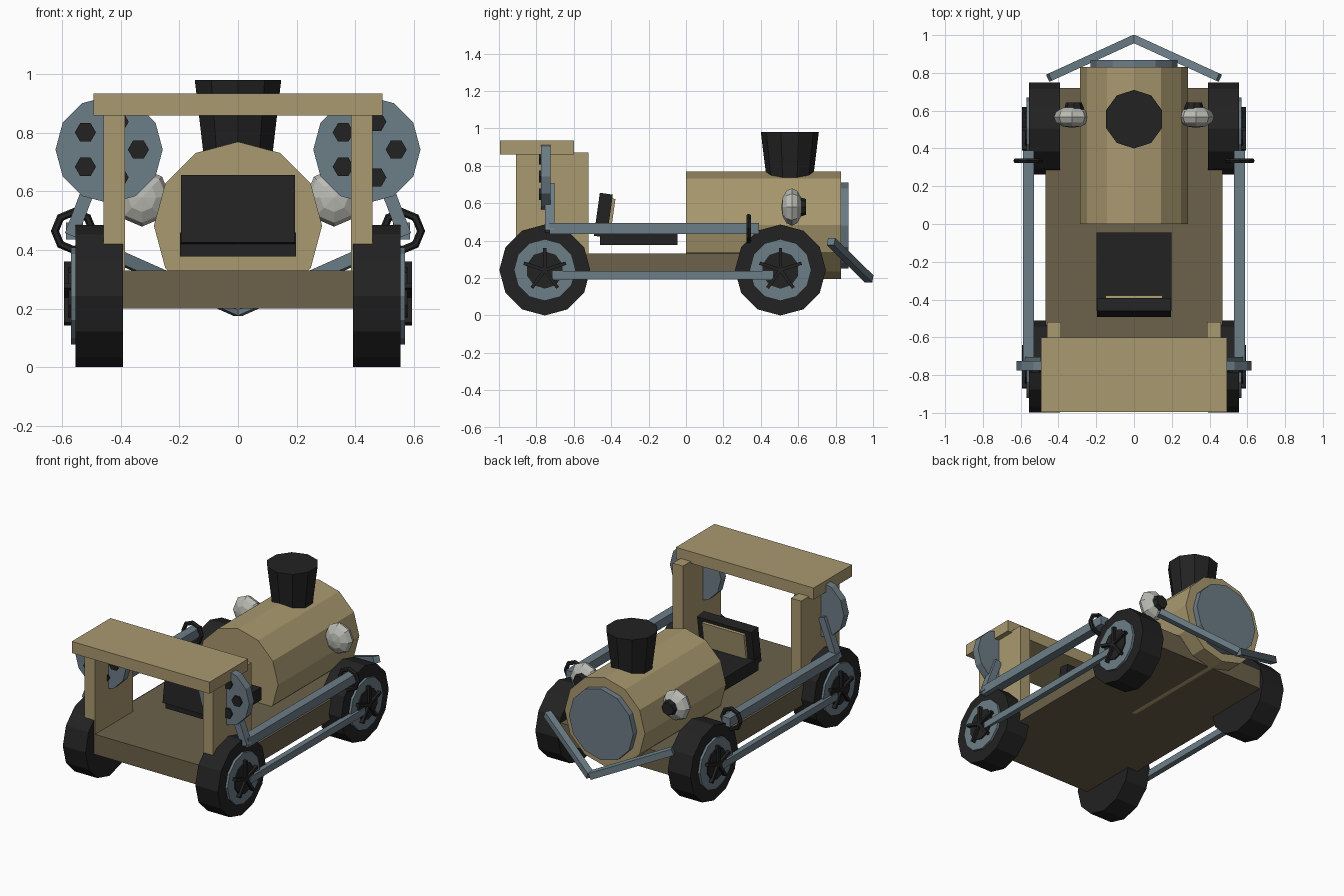
import bpy, bmesh, math
from mathutils import Matrix, Vector

if "Cube" in bpy.data.objects:
    bpy.data.objects.remove(bpy.data.objects["Cube"])


def material(name, rgb):
    m = bpy.data.materials.new(name)
    m.diffuse_color = (*rgb, 1)
    m.use_nodes = True
    m.node_tree.nodes["Principled BSDF"].inputs["Base Color"].default_value = m.diffuse_color
    return m


TAN = material("tan", (0.40, 0.32, 0.16))
BROWN = material("brown", (0.15, 0.12, 0.068))
STEEL = material("blue_grey", (0.15, 0.205, 0.24))
BLACK = material("black", (0.016, 0.016, 0.016))
LAMP = material("pale_grey", (0.50, 0.50, 0.46))


def finish(name, bm, mat):
    bmesh.ops.recalc_face_normals(bm, faces=bm.faces)
    me = bpy.data.meshes.new(name)
    bm.to_mesh(me)
    bm.free()
    me.materials.append(mat)
    ob = bpy.data.objects.new(name, me)
    bpy.context.collection.objects.link(ob)
    return ob


def box(name, lo, hi, mat, tilt=0):
    """Box between two corners, optionally tilted about x."""
    lo, hi = Vector(lo), Vector(hi)
    bm = bmesh.new()
    bmesh.ops.create_cube(bm, size=1, matrix=Matrix.Translation((lo + hi) / 2)
                          @ Matrix.Rotation(tilt, 4, 'X')
                          @ Matrix.Diagonal((*(hi - lo), 1)))
    return finish(name, bm, mat)


def bar(name, a, b, w, h, mat):
    """Rectangular bar from a to b."""
    a, b = Vector(a), Vector(b)
    d = b - a
    bm = bmesh.new()
    bmesh.ops.create_cube(bm, size=1, matrix=Matrix.Translation((a + b) / 2)
                          @ d.to_track_quat('Y', 'Z').to_matrix().to_4x4()
                          @ Matrix.Diagonal((w, d.length, h, 1)))
    return finish(name, bm, mat)


def prism(name, a, b, r1, r2, sides, mat, phase=0):
    """Cylinder or cone frustum from a to b."""
    a, b = Vector(a), Vector(b)
    d = b - a
    bm = bmesh.new()
    bmesh.ops.create_cone(bm, cap_ends=True, segments=sides, radius1=r1, radius2=r2,
                          depth=d.length, matrix=Matrix.Translation((a + b) / 2)
                          @ d.to_track_quat('Z', 'Y').to_matrix().to_4x4()
                          @ Matrix.Rotation(phase, 4, 'Z'))
    return finish(name, bm, mat)


def ring(name, centre, major, minor, n, m, mat):
    """Low-poly ring lying in the x-z plane."""
    bm = bmesh.new()
    rows = []
    for i in range(n):
        t = 2 * math.pi * i / n
        rows.append([])
        for j in range(m):
            p = 2 * math.pi * j / m
            r = major + minor * math.cos(p)
            rows[-1].append(bm.verts.new((centre[0] + r * math.cos(t),
                                          centre[1] + minor * math.sin(p),
                                          centre[2] + r * math.sin(t))))
    for i in range(n):
        for j in range(m):
            k, l = (i + 1) % n, (j + 1) % m
            bm.faces.new((rows[i][j], rows[k][j], rows[k][l], rows[i][l]))
    return finish(name, bm, mat)


# Deck, boiler and chimney
box("deck", (-0.468, -0.91, 0.2), (0.468, 0.72, 0.33), BROWN)
prism("boiler", (0, 0, 0.483), (0, 0.83, 0.483), 0.287, 0.287, 12, TAN)
prism("boiler_front_plate", (0, 0.82, 0.48), (0, 0.868, 0.48), 0.23, 0.23, 12, STEEL)
prism("chimney", (0, 0.555, 0.68), (0, 0.555, 0.98), 0.118, 0.155, 10, BLACK)

# Cab roof
box("roof", (-0.493, -0.995, 0.86), (0.493, -0.6, 0.935), TAN)

# Seat with a tan panel on the leaning backrest
box("seat_cushion", (-0.198, -0.46, 0.378), (0.198, -0.045, 0.46), BLACK)
lean = math.radians(-8)
box("seat_backrest", (-0.195, -0.477, 0.42), (0.195, -0.407, 0.652), BLACK, lean)
box("backrest_panel", (-0.15, -0.409, 0.455), (0.15, -0.389, 0.625), TAN, lean)

for s, side in ((-1, "left"), (1, "right")):
    # Cab wall
    box("cab_wall_" + side, (s * 0.423 - 0.037, -0.91, 0.32),
        (s * 0.423 + 0.037, -0.52, 0.872), TAN)

    # Wheels: tyre, rim, hub and five spokes
    for wy, end in ((-0.755, "rear"), (0.505, "front")):
        tag = end + "_" + side
        c = lambda x: (s * x, wy, 0.243)
        prism("tyre_" + tag, c(0.393), c(0.555), 0.243, 0.243, 12, BLACK)
        prism("rim_" + tag, c(0.55), c(0.57), 0.165, 0.165, 12, STEEL)
        prism("hub_" + tag, c(0.565), c(0.578), 0.1, 0.1, 10, BLACK)
        for k in range(5):
            t = math.radians(90 + 72 * k)
            tip = (s * 0.58, wy + 0.118 * math.cos(t), 0.243 + 0.118 * math.sin(t))
            bar(f"spoke_{tag}_{k}", c(0.58), tip, 0.028, 0.018, BLACK)

    # Side rods and the ring around the upper one
    box("upper_rod_" + side, (s * 0.558 - 0.029, -0.73, 0.436),
        (s * 0.558 + 0.029, 0.39, 0.494), STEEL)
    box("lower_rod_" + side, (s * 0.568 - 0.018, -0.715, 0.193),
        (s * 0.568 + 0.018, 0.465, 0.237), STEEL)
    ring("rod_ring_" + side, (s * 0.56, 0.335, 0.465), 0.065, 0.014, 8, 6, BLACK)

    # Perforated disc on a slanted strut
    dx, dz = s * 0.44, 0.743
    prism("disc_" + side, (dx, -0.775, dz), (dx, -0.725, dz), 0.183, 0.183, 12, STEEL)
    for k in range(5):
        t = math.radians(72 * k)
        hx, hz = dx + 0.1 * math.cos(t), dz + 0.1 * math.sin(t)
        prism(f"disc_hole_{side}_{k}", (hx, -0.787, hz), (hx, -0.77, hz),
              0.036, 0.036, 6, BLACK, math.pi / 6)
    bar("disc_strut_" + side, (s * 0.57, -0.728, 0.45), (s * 0.475, -0.728, 0.7),
        0.05, 0.045, STEEL)

    # Headlamp with a dark lens
    bm = bmesh.new()
    bmesh.ops.create_uvsphere(bm, u_segments=8, v_segments=6, radius=1,
                              matrix=Matrix.Translation((s * 0.328, 0.566, 0.58))
                              @ Matrix.Diagonal((0.097, 0.057, 0.1, 1))
                              @ Matrix.Rotation(math.pi / 2, 4, 'X'))
    finish("headlamp_" + side, bm, LAMP)
    prism("headlamp_lens_" + side, (s * 0.318, 0.6, 0.58), (s * 0.318, 0.642, 0.58),
          0.055, 0.042, 8, BLACK)

    # Front guard, half of the vee
    bar("front_guard_" + side, (s * 0.45, 0.775, 0.395), (0, 0.98, 0.195),
        0.042, 0.042, STEEL)
